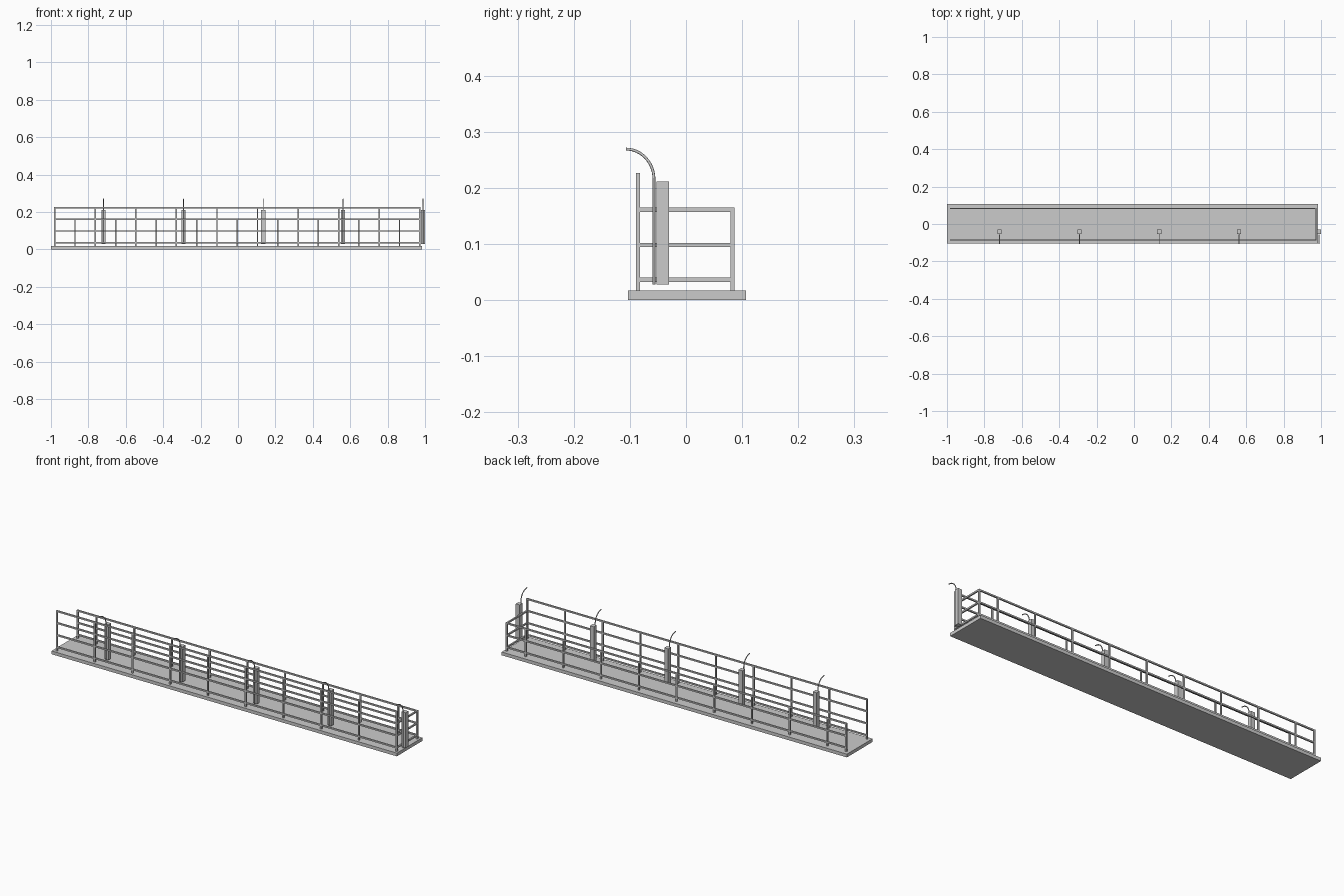
import bpy, bmesh, math

if "Cube" in bpy.data.objects:
    bpy.data.objects.remove(bpy.data.objects["Cube"])

T = 0.0075                      # rail tube size
X0, X1 = -0.98, 0.972           # railing ends
YF, YB = -0.0855, 0.083         # front and back railing lines
DECK = 0.017
LOW = [0.036, 0.098, 0.161]     # rail heights


def boxes(name, parts):
    """One object from (x0, x1, y0, y1, z0, z1) boxes."""
    bm = bmesh.new()
    for x0, x1, y0, y1, z0, z1 in parts:
        vs = bmesh.ops.create_cube(bm, size=1)['verts']
        for v in vs:
            v.co.x = (x0 + x1) / 2 + v.co.x * (x1 - x0)
            v.co.y = (y0 + y1) / 2 + v.co.y * (y1 - y0)
            v.co.z = (z0 + z1) / 2 + v.co.z * (z1 - z0)
    me = bpy.data.meshes.new(name)
    bm.to_mesh(me)
    bm.free()
    ob = bpy.data.objects.new(name, me)
    bpy.context.collection.objects.link(ob)
    return ob


def post(x, y, top):
    h = T / 2
    return (x - h, x + h, y - h, y + h, DECK, top)


def long_rail(y, z):
    h = T / 2
    return (X0 - h, X1 + h, y - h, y + h, z - h, z + h)


# Deck
boxes("deck", [(-1, 0.985, -0.103, 0.107, 0, DECK)])

# Tall front railing
step = (X1 - X0) / 9
boxes("front_railing",
      [post(X0 + i * step, YF, 0.226) for i in range(10)]
      + [long_rail(YF, z) for z in LOW + [0.2225]])

# Lower back railing, posts staggered against the front ones
xs = [X0, X1] + [X0 + (i + 0.5) * step for i in range(9)]
boxes("back_railing",
      [post(x, YB, 0.1645) for x in xs] + [long_rail(YB, z) for z in LOW])

# End railing closing the right side
h = T / 2
boxes("end_railing", [(X1 - h, X1 + h, YF, YB, z - h, z + h) for z in LOW])

# Curved rod profile: straight up, then a quarter arc toward the front
pts = [(-0.057, 0.028)]
for i in range(13):
    a = math.radians(90 * i / 12)
    pts.append((-0.107 + 0.05 * math.cos(a), 0.215 + 0.054 * math.sin(a)))
curve = bpy.data.curves.new("hooked_rod", 'CURVE')
curve.dimensions = '3D'
curve.bevel_depth = 0.0025
curve.bevel_resolution = 2
curve.use_fill_caps = True
sp = curve.splines.new('POLY')
sp.points.add(len(pts) - 1)
for p, (y, z) in zip(sp.points, pts):
    p.co = (0, y, z, 1)

# Five upright boxes, each with a hooked rod
for i in range(5):
    x = -0.719 + i * 0.427
    boxes(f"upright_box_{i + 1}",
          [(x - 0.011, x + 0.011, -0.053, -0.030, 0.028, 0.211)])
    rod = bpy.data.objects.new(f"hooked_rod_{i + 1}", curve)
    rod.location.x = x
    bpy.context.collection.objects.link(rod)
